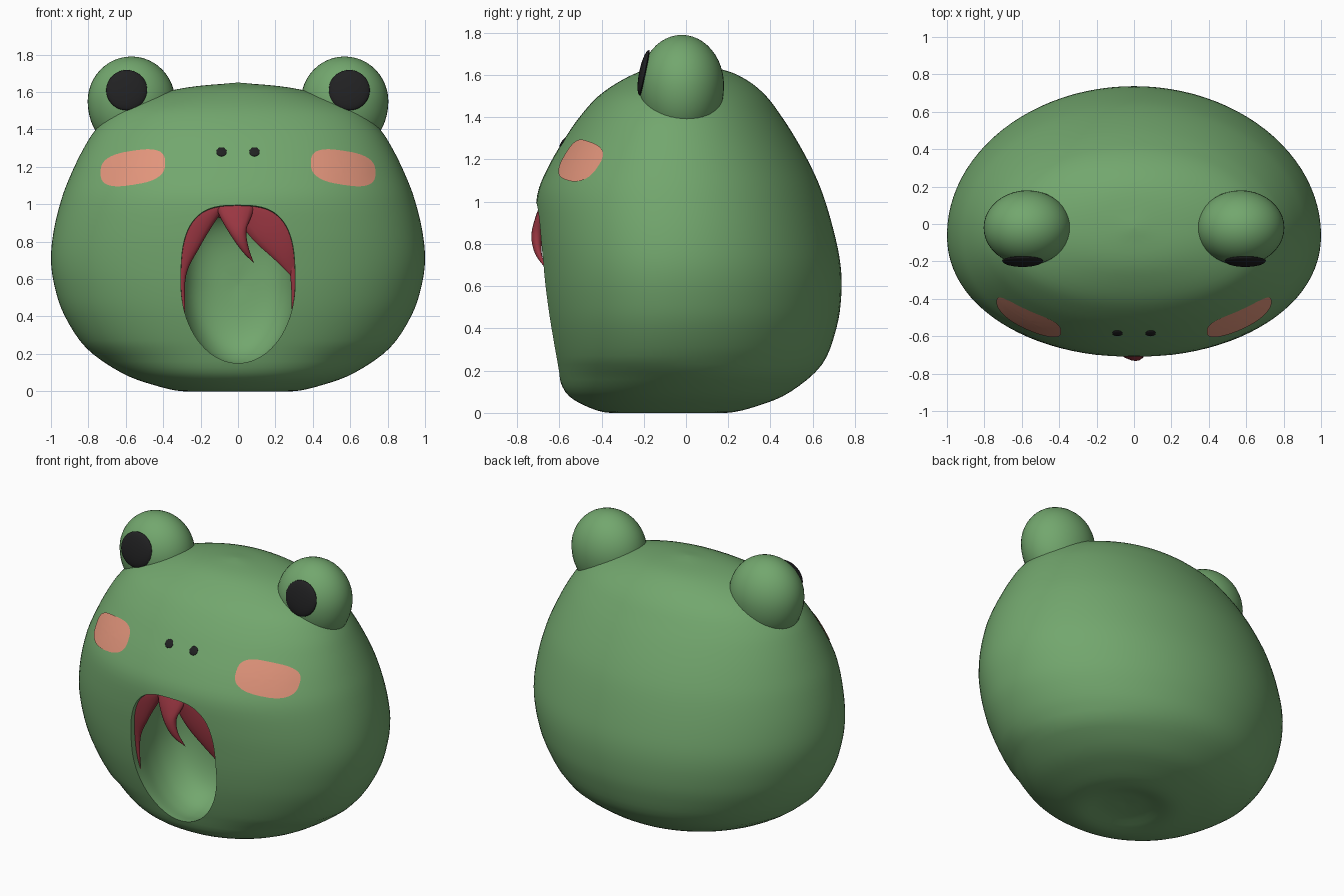
import bpy, bmesh, math
from mathutils import Vector, Matrix
from mathutils.bvhtree import BVHTree

if "Cube" in bpy.data.objects:
    bpy.data.objects.remove(bpy.data.objects["Cube"])


def material(name, rgb):
    m = bpy.data.materials.new(name)
    m.diffuse_color = (*rgb, 1)
    m.use_nodes = True
    m.node_tree.nodes["Principled BSDF"].inputs["Base Color"].default_value = m.diffuse_color
    return m


GREEN = material("frog green", (0.17, 0.385, 0.155))
BLACK = material("black", (0.015, 0.015, 0.016))
PINK = material("cheek pink", (0.76, 0.30, 0.20))
RED = material("hair red", (0.33, 0.038, 0.055))


def finish(name, bm, mat, angle=45):
    bmesh.ops.recalc_face_normals(bm, faces=bm.faces)
    me = bpy.data.meshes.new(name)
    bm.to_mesh(me)
    bm.free()
    ob = bpy.data.objects.new(name, me)
    bpy.context.collection.objects.link(ob)
    me.materials.append(mat)
    smooth(ob, angle)
    return ob


def smooth(ob, angle):
    bpy.ops.object.select_all(action='DESELECT')
    ob.select_set(True)
    bpy.context.view_layer.objects.active = ob
    bpy.ops.object.shade_smooth_by_angle(angle=math.radians(angle))


def spline(pts, steps):
    """Catmull-Rom through points of any dimension."""
    p = [Vector(q) for q in pts]
    p = [2 * p[0] - p[1]] + p + [2 * p[-1] - p[-2]]
    out = []
    for i in range(1, len(p) - 2):
        a, b, c, d = p[i - 1:i + 3]
        for k in range(steps):
            t = k / steps
            out.append(0.5 * (2 * b + (c - a) * t + (2 * a - 5 * b + 4 * c - d) * t * t
                              + (3 * b - a - 3 * c + d) * t ** 3))
    return out + [p[-2]]


def power(v, e):
    return math.copysign(abs(v) ** e, v)


def loft(bm, rings):
    """Closed skin over rings of points, capped at both ends."""
    vs = [[bm.verts.new(p) for p in r] for r in rings]
    n = len(vs[0])
    for a, b in zip(vs, vs[1:]):
        for i in range(n):
            j = (i + 1) % n
            bm.faces.new((a[i], a[j], b[j], b[i]))
    bm.faces.new(vs[0])
    bm.faces.new(vs[-1])


# Head: rows of height, half width, front y, back y
rows = [(0.035, 0.01, -0.09, -0.07), (0.025, 0.14, -0.22, 0.05), (0.0, 0.29, -0.36, 0.19),
        (0.035, 0.455, -0.48, 0.345), (0.1, 0.625, -0.572, 0.495), (0.23, 0.81, -0.618, 0.645),
        (0.4, 0.925, -0.66, 0.712), (0.55, 0.978, -0.685, 0.735), (0.7, 1.0, -0.70, 0.732),
        (0.86, 0.985, -0.71, 0.70), (1.03, 0.943, -0.705, 0.65), (1.16, 0.893, -0.655, 0.595),
        (1.29, 0.83, -0.58, 0.525), (1.4, 0.76, -0.505, 0.455), (1.5, 0.655, -0.415, 0.38),
        (1.575, 0.48, -0.305, 0.29), (1.625, 0.27, -0.19, 0.175), (1.65, 0.01, -0.03, -0.01)]
bm = bmesh.new()
rings = []
for z, w, f, b in spline(rows, 4):
    cy = -0.06 if z > 0.2 else f + (b - f) * 0.48
    if z > 1.5:
        cy = -0.06 + 0.04 * (z - 1.5) / 0.15
    ring = []
    for i in range(96):
        t = math.tau * i / 96
        s = math.sin(t)
        e = 1 if s > 0 else 0.95
        ring.append((w * power(math.cos(t), e),
                     cy + power(s, e) * ((b - cy) if s > 0 else (cy - f)), z))
    rings.append(ring)
loft(bm, rings)
bmesh.ops.recalc_face_normals(bm, faces=bm.faces)
surface = BVHTree.FromBMesh(bm)
head = finish("head", bm, GREEN)

# Face opening: hollow bowl cut from the front
bm = bmesh.new()
rings = []
for y, k in spline([(-0.9, 1.06), (-0.72, 1.015), (-0.66, 1.0), (-0.58, 1.0), (-0.48, 1.02),
                    (-0.38, 0.97), (-0.29, 0.80), (-0.24, 0.5), (-0.22, 0.02)], 4):
    ring = []
    for i in range(72):
        t = math.tau * i / 72
        c, s = math.cos(t), math.sin(t)
        e = 2 / 3.0 if s > 0 else 1
        ring.append((0.305 * k * power(c, e), y, 0.57 + 0.42 * k * power(s, e)))
    rings.append(ring)
loft(bm, rings)
cutter = finish("opening_cutter", bm, GREEN)
mod = head.modifiers.new("opening", 'BOOLEAN')
mod.operation = 'DIFFERENCE'
mod.solver = 'EXACT'
mod.object = cutter
bpy.context.view_layer.objects.active = head
bpy.ops.object.modifier_apply(modifier=mod.name)
bpy.data.objects.remove(cutter)
smooth(head, 45)


def ellipsoid(name, mat, centre, radii, tilt=0, below=1, back=1):
    """Ellipsoid whose lower or rear half can be stretched or flattened."""
    bm = bmesh.new()
    bmesh.ops.create_uvsphere(bm, u_segments=40, v_segments=24, radius=1)
    for v in bm.verts:
        if v.co.z < 0:
            v.co.z *= below
        if v.co.y > 0:
            v.co.y *= back
    bm.transform(Matrix.Translation(centre) @ Matrix.Rotation(tilt, 4, 'X')
                 @ Matrix.Diagonal((*radii, 1)))
    return finish(name, bm, mat, 60)


def cheek(name, side):
    """Thin painted patch laid on the head surface."""
    bm = bmesh.new()

    def vert(r, t):
        c, s = math.cos(t), math.sin(t)
        dx = r * 0.172 * power(c, 0.72)
        dz = r * 0.091 * power(s, 0.72) - 0.15 * dx
        hit, normal, _, _ = surface.ray_cast(Vector((side * (0.56 + dx), -2, 1.193 + dz)),
                                             Vector((0, 1, 0)))
        return bm.verts.new(hit + normal * 0.005)

    n = 40
    centre = vert(0, 0)
    prev = None
    for k in range(1, 7):
        ring = [vert(k / 6, math.tau * i / n) for i in range(n)]
        for i in range(n):
            j = (i + 1) % n
            if prev:
                bm.faces.new((prev[i], prev[j], ring[j], ring[i]))
            else:
                bm.faces.new((centre, ring[j], ring[i]))
        prev = ring
    ob = finish(name, bm, PINK)
    if sum(p.normal.y for p in ob.data.polygons) > 0:
        ob.data.flip_normals()


# Eyes, pupils, nostrils, cheeks
for side, label in ((-1, "left"), (1, "right")):
    ellipsoid(label + "_eye_bump", GREEN, (side * 0.57, -0.02, 1.55), (0.234, 0.2, 0.24), 0, 1.15)
    ellipsoid(label + "_pupil", BLACK, (side * 0.595, -0.196, 1.61), (0.11, 0.026, 0.11),
              -0.2, 1, 0.3)
    nose = surface.ray_cast(Vector((side * 0.088, -2, 1.28)), Vector((0, 1, 0)))[0]
    ellipsoid(label + "_nostril", BLACK, nose, (0.028, 0.007, 0.028), -0.58)
    cheek(label + "_cheek", side)


def lock(name, left, right, ys, depth):
    """Hair lock: lens section between two edge curves given as (x, z)."""
    bm = bmesh.new()
    A, B, Y = (spline(p, 6) for p in (left, right, [(y, 0) for y in ys]))
    rings = []
    n = len(A) - 1
    for i, (a, b, y) in enumerate(zip(A, B, Y)):
        d = depth * (1 - (i / n) ** 2) + 0.001
        if i == n:
            a, b = a - Vector((0.001, 0)), b + Vector((0.001, 0))
        ring = []
        for k in range(16):
            t = math.tau * k / 16
            p = a.lerp(b, 0.5 - 0.5 * math.cos(t))
            ring.append((p.x, y[0] - d * math.sin(t), p.y))
        rings.append(ring)
    loft(bm, rings)
    finish(name, bm, RED, 60)


# Hair fringe under the top of the opening
lock("fringe_left",
     [(-0.10, 1.02), (-0.26, 0.97), (-0.31, 0.80), (-0.315, 0.60), (-0.29, 0.40)],
     [(-0.08, 0.97), (-0.14, 0.88), (-0.205, 0.77), (-0.277, 0.62), (-0.283, 0.40)],
     [-0.645, -0.645, -0.635, -0.615, -0.60], 0.03)
lock("fringe_centre",
     [(-0.13, 1.01), (-0.09, 0.92), (-0.03, 0.82), (0.025, 0.745), (0.085, 0.685)],
     [(0.10, 1.01), (0.07, 0.93), (0.045, 0.86), (0.055, 0.775), (0.085, 0.685)],
     [-0.645, -0.68, -0.705, -0.70, -0.665], 0.035)
lock("fringe_right",
     [(-0.05, 1.0), (0.01, 0.90), (0.09, 0.80), (0.20, 0.70), (0.30, 0.60)],
     [(0.08, 1.02), (0.25, 0.99), (0.30, 0.88), (0.315, 0.76), (0.305, 0.60)],
     [-0.64, -0.645, -0.645, -0.635, -0.61], 0.03)
lock("side_strand",
     [(0.25, 0.76), (0.275, 0.65), (0.285, 0.54), (0.288, 0.40)],
     [(0.31, 0.76), (0.312, 0.65), (0.308, 0.54), (0.29, 0.40)],
     [-0.61, -0.61, -0.605, -0.60], 0.02)
lock("fringe_back",
     [(-0.24, 1.02), (-0.19, 0.97), (-0.13, 0.94), (-0.08, 0.92)],
     [(0.24, 1.02), (0.22, 0.95), (0.17, 0.90), (0.06, 0.88)],
     [-0.645, -0.64, -0.635, -0.63], 0.02)
